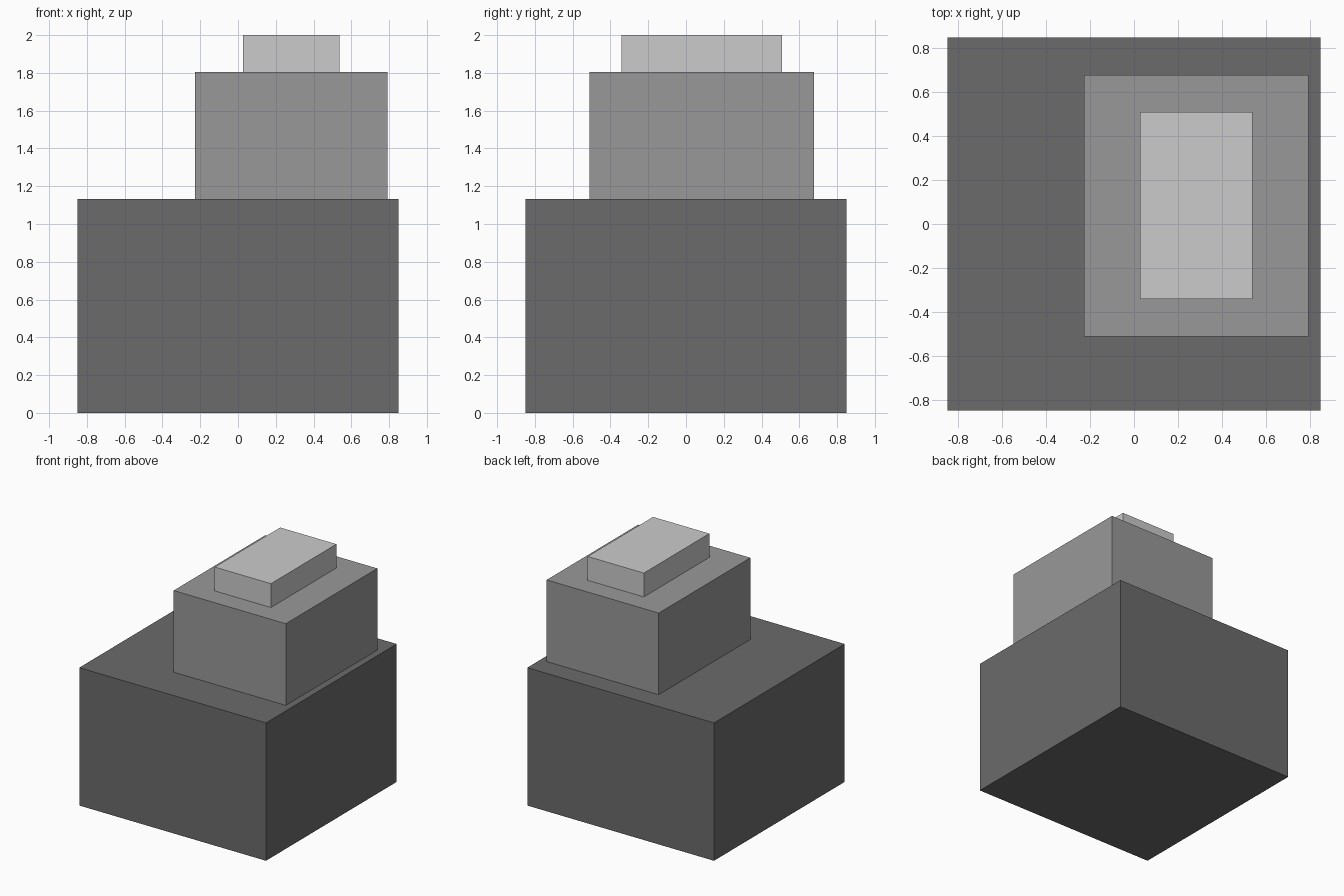
import bpy

if "Cube" in bpy.data.objects:
    bpy.data.objects.remove(bpy.data.objects["Cube"])


def block(name, x, y, z, grey):
    """Box spanning the given (min, max) ranges, in one shade of grey."""
    spans = (x, y, z)
    bpy.ops.mesh.primitive_cube_add(size=1, location=[(a + b) / 2 for a, b in spans])
    ob = bpy.context.object
    ob.name = name
    ob.scale = [b - a for a, b in spans]
    bpy.ops.object.transform_apply(location=False, rotation=False, scale=True)
    mat = bpy.data.materials.new(name + "_grey")
    mat.diffuse_color = (grey, grey, grey, 1)
    mat.use_nodes = True
    mat.node_tree.nodes["Principled BSDF"].inputs["Base Color"].default_value = mat.diffuse_color
    ob.data.materials.append(mat)
    return ob


# Three stacked blocks, each set off-centre on the one below, lighter upwards
block("base_block", (-0.8485, 0.8485), (-0.8485, 0.8485), (0, 1.133), 0.147)
block("middle_block", (-0.227, 0.792), (-0.511, 0.678), (1.133, 1.804), 0.318)
block("top_block", (0.027, 0.538), (-0.341, 0.509), (1.804, 2.0), 0.518)
